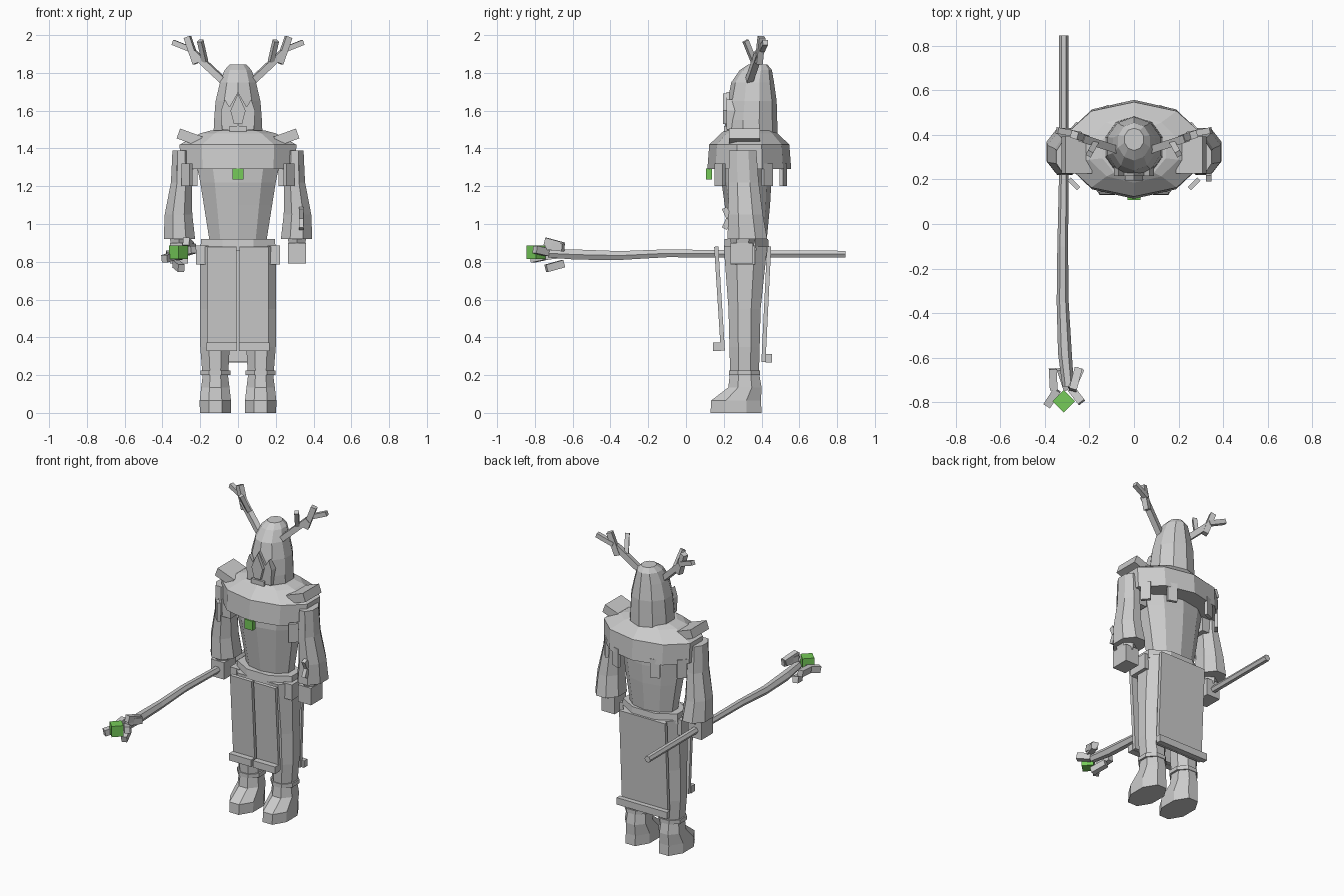
import bpy, bmesh, math
from mathutils import Vector, Matrix

if "Cube" in bpy.data.objects:
    bpy.data.objects.remove(bpy.data.objects["Cube"])


def material(name, rgb):
    m = bpy.data.materials.new(name)
    m.diffuse_color = (*rgb, 1)
    m.use_nodes = True
    m.node_tree.nodes["Principled BSDF"].inputs["Base Color"].default_value = m.diffuse_color
    return m


GREY = material("stone_grey", (0.6, 0.6, 0.6))
GREEN = material("crystal_green", (0.18, 0.6, 0.1))


def finish(name, bm, mat=GREY):
    bmesh.ops.recalc_face_normals(bm, faces=bm.faces)
    me = bpy.data.meshes.new(name)
    bm.to_mesh(me)
    bm.free()
    me.materials.append(mat)
    ob = bpy.data.objects.new(name, me)
    bpy.context.collection.objects.link(ob)
    return ob


def loft(name, rings, n=8, phase=None, along_y=False):
    """Rings are (cx, cy, cz, rx, r2); flat sides face the axes by default."""
    grow = 1.0
    if phase is None:
        phase = math.pi / n
        grow = 1 / math.cos(math.pi / n)
    bm = bmesh.new()
    loops = []
    for cx, cy, cz, rx, r2 in rings:
        loop = []
        for i in range(n):
            a = phase + 2 * math.pi * i / n
            u, v = rx * grow * math.cos(a), r2 * grow * math.sin(a)
            p = (cx + u, cy, cz + v) if along_y else (cx + u, cy + v, cz)
            loop.append(bm.verts.new(p))
        loops.append(loop)
    for a, b in zip(loops, loops[1:]):
        for i in range(n):
            j = (i + 1) % n
            bm.faces.new((a[i], a[j], b[j], b[i]))
    bm.faces.new(loops[0])
    bm.faces.new(loops[-1])
    return finish(name, bm)


def box(name, c, size, rot=None, mat=GREY):
    bm = bmesh.new()
    rot = rot or Matrix.Identity(4)
    bmesh.ops.create_cube(bm, size=1, matrix=Matrix.Translation(c) @ rot
                          @ Matrix.Diagonal((*size, 1)))
    return finish(name, bm, mat)


def bar(name, a, b, w, d):
    a, b = Vector(a), Vector(b)
    rot = (b - a).to_track_quat('Z', 'Y').to_matrix().to_4x4()
    return box(name, (a + b) / 2, (w, d, (b - a).length), rot)


def prism(name, pts, y0, y1):
    """Front outline in x and z, given depth."""
    bm = bmesh.new()
    f = bm.faces.new([bm.verts.new((x, y0, z)) for x, z in pts])
    ext = bmesh.ops.extrude_face_region(bm, geom=[f])
    bmesh.ops.translate(bm, vec=(0, y1 - y0, 0),
                        verts=[v for v in ext["geom"] if isinstance(v, bmesh.types.BMVert)])
    return finish(name, bm)


def rot(deg, axis):
    return Matrix.Rotation(math.radians(deg), 4, axis)


UP = math.pi / 2

# hood and face mask
loft("hood", [(0, .345, 1.46, .137, .14), (0, .345, 1.55, .133, .138),
              (0, .35, 1.65, .125, .13), (0, .353, 1.75, .10, .113),
              (0, .37, 1.815, .075, .085), (0, .38, 1.845, .045, .05)], 10, UP)
half = [(.085, 1.5), (.09, 1.6), (.07, 1.66), (.045, 1.62)]
prism("face_mask", half + [(0, 1.7)] + [(-x, z) for x, z in reversed(half)], .215, .3)
prism("nose_guard", [(.022, 1.53), (.04, 1.6), (0, 1.69), (-.04, 1.6), (-.022, 1.53)], .195, .26)
box("chin_guard", (0, .24, 1.505), (.09, .08, .03))

# mantle with clasp
loft("mantle", [(0, .335, 1.29, .32, .222), (0, .335, 1.42, .325, .212),
                (0, .335, 1.48, .21, .15), (0, .335, 1.495, .15, .13)], 10, UP)
box("clasp_gem", (0, .122, 1.265), (.06, .03, .06), mat=GREEN)

# torso and belt
loft("torso", [(0, .33, .89, .155, .095), (0, .325, 1.1, .19, .12),
               (0, .32, 1.22, .21, .132), (0, .32, 1.31, .23, .13)], 10, UP)
loft("belt", [(0, .32, .86, .2, .12), (0, .32, .92, .195, .115)], 8)

for s, side in ((-1, "right"), (1, "left")):
    # shoulder plates
    box(side + "_shoulder_plate", (s * .257, .31, 1.458), (.125, .165, .055), rot(-20 * s, 'Y'))
    # hanging mantle tags
    for x, y, a in ((.14, .515, -20), (.27, .43, -50), (.27, .18, 45)):
        box(side + "_mantle_tag", (s * x, y, 1.26), (.06, .02, .12), rot(a * s, 'Z'))
    # sleeves and hands
    loft(side + "_sleeve", [(s * .31, .325, .92, .083, .105), (s * .315, .315, 1.05, .073, .092),
                            (s * .3, .305, 1.22, .055, .08), (s * .3, .3, 1.39, .047, .072)], 8)
    box(side + "_upper_arm_plate", (s * .27, .3, 1.255), (.11, .14, .11))
    box(side + "_hand", (s * .312, .295, .845), (.095, .12, .11))
    loft(side + "_wrist", [(s * .312, .3, .88, .04, .05), (s * .312, .3, .93, .05, .06)], 6)
    # legs, ankle bands and boots
    loft(side + "_leg", [(s * .12, .31, .2, .068, .076), (s * .122, .31, .35, .078, .08),
                         (s * .118, .31, .55, .083, .085), (s * .11, .315, .88, .09, .115)], 8)
    loft(side + "_ankle_band", [(s * .12, .31, .2, .079, .083), (s * .12, .31, .225, .079, .083)], 8)
    loft(side + "_boot", [(s * .12, .265, 0, .082, .135), (s * .12, .265, .065, .083, .132),
                          (s * .12, .312, .135, .075, .088), (s * .12, .31, .205, .066, .078)], 8)
    # front tabard panels
    bar(side + "_front_tabard", (s * .085, .16, .88), (s * .085, .195, .33), .155, .022)
    box(side + "_front_tabard_hem", (s * .086, .165, .35), (.16, .042, .045))
    # belt pouches
    box(side + "_belt_pouch", (s * .19, .3, .835), (.065, .13, .1))
    # antlers
    for part, a, b, w in (
            ("stem", (.08, .335, 1.76), (.235, .385, 1.905), .035),
            ("inner_tine", (.175, .36, 1.86), (.2, .315, 1.97), .026),
            ("upper_tine", (.22, .385, 1.85), (.268, .4, 1.99), .034),
            ("outer_tine", (.24, .4, 1.92), (.345, .42, 1.962), .028)):
        bar(side + "_antler_" + part, (s * a[0], *a[1:]), (s * b[0], *b[1:]), w, w)

# back tabard
bar("back_tabard", (0, .44, .88), (0, .41, .27), .33, .022)
box("back_tabard_hem", (0, .437, .288), (.36, .034, .045))

# sleeve charms
for z, a in ((1.06, 25), (1.0, -25)):
    box("sleeve_charm", (.335, .215, z), (.025, .03, .055), rot(a, 'X'))

# staff with claws and crystal
loft("staff", [(x, y, z, r, r) for x, y, z, r in (
    (-.315, .845, .84, .021), (-.315, .2, .842, .022), (-.32, -.1, .845, .024),
    (-.32, -.35, .833, .027), (-.31, -.58, .838, .031), (-.295, -.73, .845, .026))], 6, 0, True)
box("staff_crystal", (-.315, -.795, .85), (.071, .071, .07), rot(45, 'Z'), GREEN)
for a, b in (((-.275, -.745, .908), (-.25, -.65, .882)), ((-.3, -.74, .765), (-.33, -.65, .79)),
             ((-.36, -.745, .83), (-.365, -.65, .84)), ((-.235, -.8, .865), (-.285, -.735, .85)),
             ((-.39, -.815, .815), (-.345, -.745, .83)), ((-.24, -.65, .875), (-.28, -.74, .885))):
    bar("staff_claw", a, b, .035, .04)
